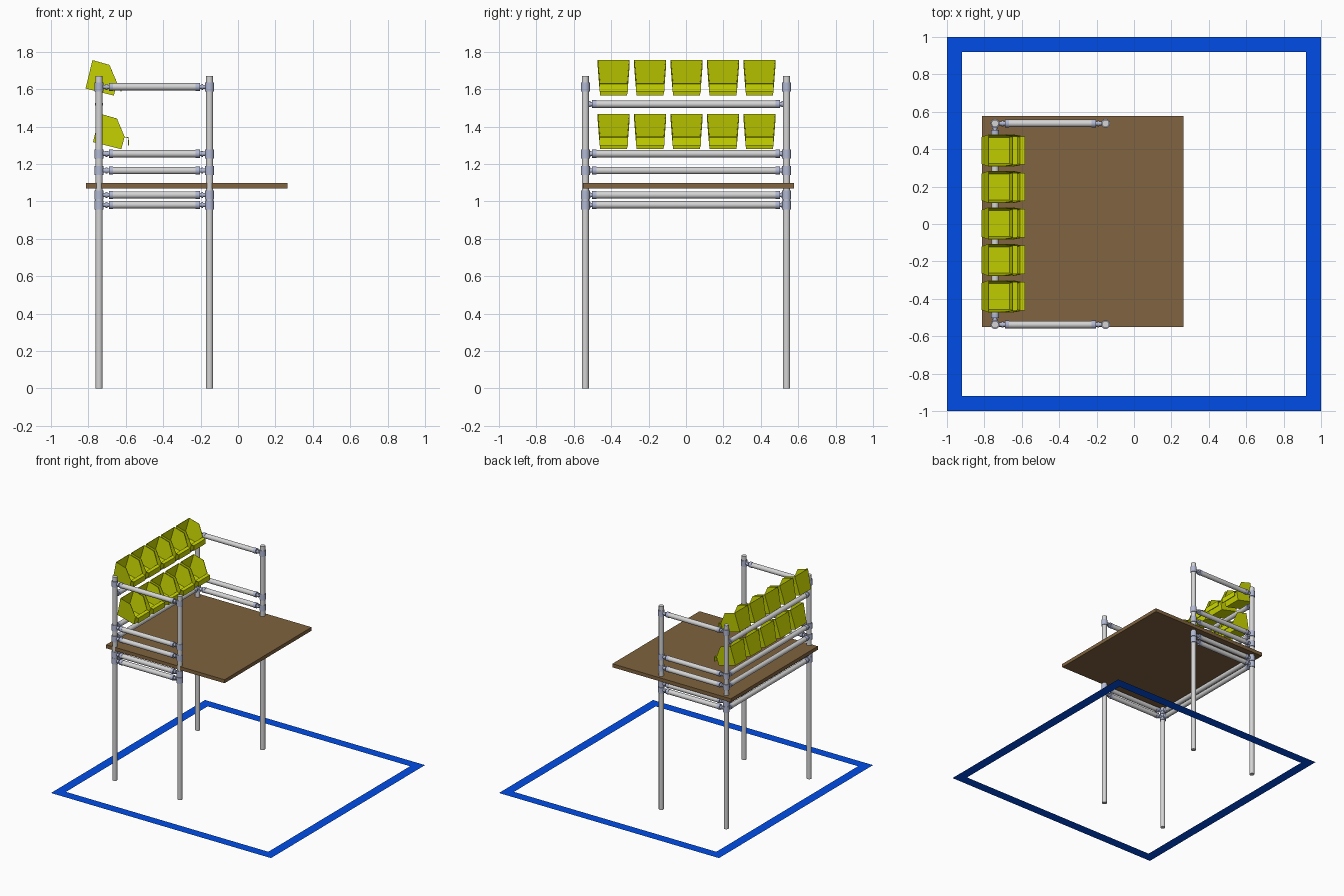
import bpy, bmesh, math
from mathutils import Vector, Matrix

if "Cube" in bpy.data.objects:
    bpy.data.objects.remove(bpy.data.objects["Cube"])


def material(name, rgb):
    m = bpy.data.materials.new(name)
    m.diffuse_color = (*rgb, 1)
    m.use_nodes = True
    m.node_tree.nodes["Principled BSDF"].inputs["Base Color"].default_value = m.diffuse_color
    return m


STEEL = material("light grey steel", (0.66, 0.66, 0.66))
JOINT = material("bluish grey joint", (0.44, 0.48, 0.65))
WOOD = material("brown board", (0.215, 0.125, 0.05))
LIME = material("lime plastic", (0.6, 0.69, 0.0))
BLUE = material("blue floor tape", (0.0, 0.075, 0.82))


def finish(bm, name, mat, smooth=False):
    me = bpy.data.meshes.new(name)
    bm.normal_update()
    bm.to_mesh(me)
    bm.free()
    me.materials.append(mat)
    if smooth:
        for p in me.polygons:
            p.use_smooth = True
        me.set_sharp_from_angle(angle=math.radians(40))
    ob = bpy.data.objects.new(name, me)
    bpy.context.collection.objects.link(ob)
    return ob


def add_tube(bm, a, b, r):
    a, b = Vector(a), Vector(b)
    d = b - a
    mat = Matrix.Translation((a + b) / 2) @ d.to_track_quat('Z', 'Y').to_matrix().to_4x4()
    bmesh.ops.create_cone(bm, cap_ends=True, segments=24, radius1=r, radius2=r,
                          depth=d.length, matrix=mat)


def tube(name, a, b, r, mat):
    bm = bmesh.new()
    add_tube(bm, a, b, r)
    return finish(bm, name, mat, True)


XB, XF, YS = -0.743, -0.152, 0.538
LEVELS = (0.982, 1.035, 1.165, 1.255)


def rail(name, a, b, inset):
    """Rail between two post centres, with stubs and end sleeves."""
    a, b = Vector(a), Vector(b)
    d = (b - a).normalized()
    tube(name, a + d * (inset + 0.01), b - d * (inset + 0.01), 0.0195, STEEL)
    bm = bmesh.new()
    for p, s in ((a, d), (b, -d)):
        add_tube(bm, p, p + s * inset, 0.011)
        add_tube(bm, p + s * (inset - 0.018), p + s * (inset - 0.008), 0.016)
        add_tube(bm, p + s * inset, p + s * (inset + 0.023), 0.0215)
    finish(bm, name + "_sleeves", JOINT, True)


# posts with clamp collars
for x, tx in ((XB, "back"), (XF, "front")):
    for y, ty in ((-YS, "near"), (YS, "far")):
        tube(f"{tx}_{ty}_post", (x, y, 0), (x, y, 1.672), 0.019, STEEL)
        bm = bmesh.new()
        for z in LEVELS + (1.613,):
            add_tube(bm, (x, y, z - 0.024), (x, y, z + 0.024), 0.0235)
        finish(bm, f"{tx}_{ty}_collars", JOINT, True)

# side rails and rear rails
for y, ty in ((-YS, "near"), (YS, "far")):
    for i, z in enumerate(LEVELS + (1.613,)):
        rail(f"{ty}_side_rail_{i}", (XB, y, z), (XF, y, z), 0.052)
for i, z in enumerate(LEVELS + (1.52,)):
    rail(f"rear_rail_{i}", (XB, -YS, z), (XB, YS, z), 0.036)

# table board
bm = bmesh.new()
bmesh.ops.create_cube(bm, size=1, matrix=Matrix.Translation((-0.274, 0.013, 1.083))
                      @ Matrix.Diagonal((1.076, 1.13, 0.029, 1)))
finish(bm, "table_board", WOOD)

# floor marking: flat square ring
bm = bmesh.new()
corners = ((-1, -1), (1, -1), (1, 1), (-1, 1))
outer = [bm.verts.new((x, y, 0)) for x, y in corners]
inner = [bm.verts.new((x * 0.92, y * 0.92, 0)) for x, y in corners]
for i in range(4):
    j = (i + 1) % 4
    bm.faces.new((outer[i], outer[j], inner[j], inner[i]))
finish(bm, "floor_marking", BLUE)

# open storage bin: (depth, height) side profile, tapering towards the floor
PROFILE = ((0, 0), (0, 0.155), (0.093, 0.152), (0.155, 0.068), (0.154, 0))
LIP = ((0.152, 0.066), (0.178, 0.068), (0.187, 0.028))


def bin_mesh():
    bm = bmesh.new()

    def half(v):
        return 0.071 + 0.013 * v / 0.153

    L, R = ([bm.verts.new((u, s * half(v), v)) for u, v in PROFILE] for s in (-1, 1))
    bm.faces.new(L)
    bm.faces.new(R[::-1])
    for i, j in ((0, 1), (3, 4), (4, 0)):  # back, front, floor
        bm.faces.new((L[i], R[i], R[j], L[j]))
    bmesh.ops.recalc_face_normals(bm, faces=bm.faces)
    # folded front lip
    lip = [[bm.verts.new((u, s * 0.076, v)) for u, v in LIP] for s in (-1, 1)]
    for i in range(2):
        bm.faces.new((lip[0][i], lip[0][i + 1], lip[1][i + 1], lip[1][i]))
    return bm


for row, (x, z) in enumerate(((-0.814, 1.605), (-0.774, 1.318))):
    for i in range(5):
        ob = finish(bin_mesh(), f"bin_row{row}_{i}", LIME)
        ob.location = (x, 0.003 + (i - 2) * 0.195, z)
        ob.rotation_euler = (0, math.radians(14), 0)
        mod = ob.modifiers.new("wall", 'SOLIDIFY')
        mod.thickness = 0.004
        mod.offset = 0
